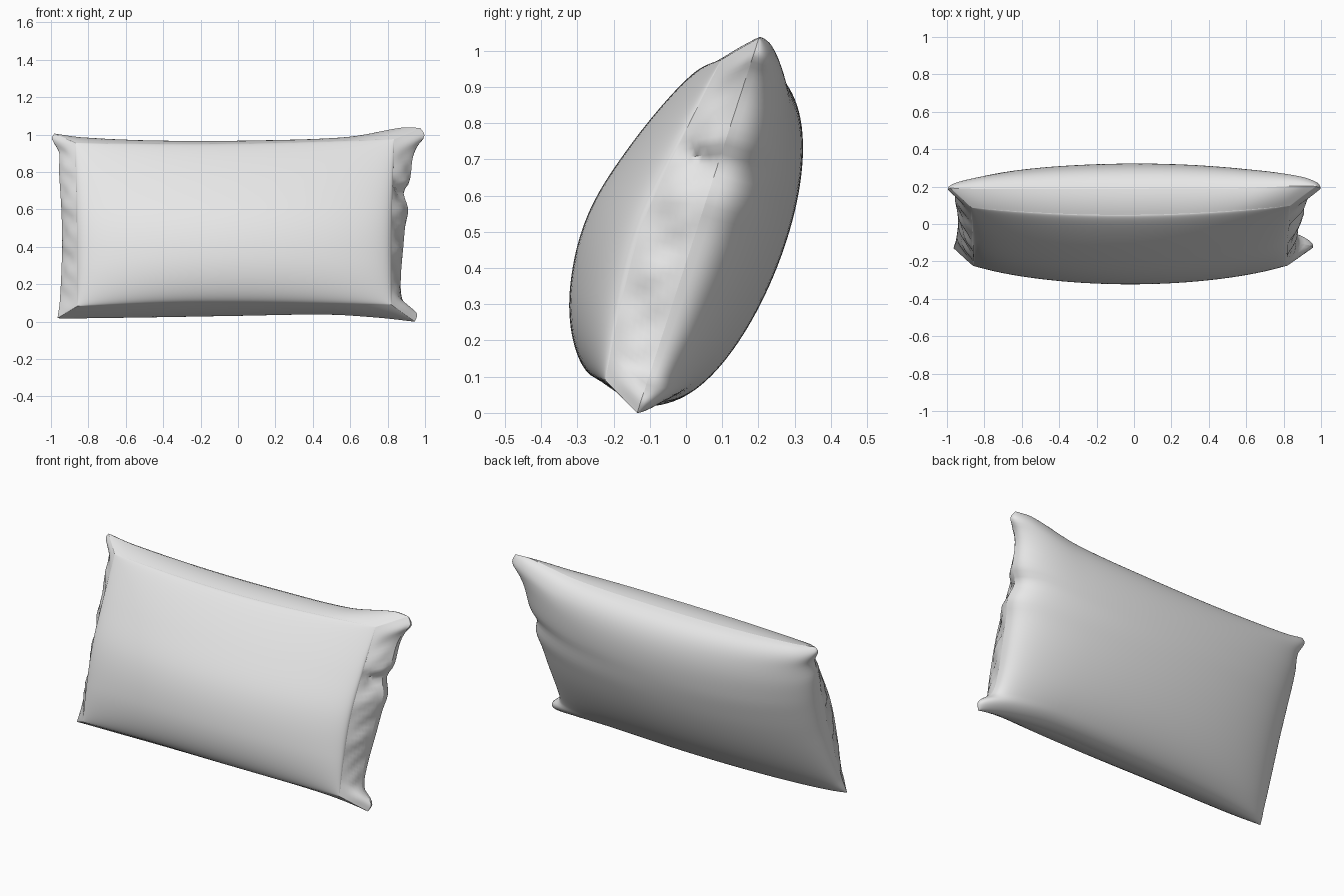
import bpy, bmesh, math
from mathutils import Vector

cube = bpy.data.objects.get("Cube")
if cube:
    bpy.data.objects.remove(cube, do_unlink=True)

NU, NV, NG = 64, 56, 8          # cells across, cells up, cells over the gusset

fabric = bpy.data.materials.new("light grey fabric")
fabric.use_nodes = True
fabric.diffuse_color = (0.8, 0.8, 0.8, 1)
fabric.node_tree.nodes["Principled BSDF"].inputs["Base Color"].default_value = (0.8, 0.8, 0.8, 1)


def smooth(keys, t):
    """Cubic interpolation through (t, value) keys."""
    t = min(max(t, keys[0][0]), keys[-1][0])
    n = len(keys)

    def slope(i):
        a, b = keys[max(i - 1, 0)], keys[min(i + 1, n - 1)]
        return (b[1] - a[1]) / (b[0] - a[0])
    i = max(k for k in range(n - 1) if keys[k][0] <= t)
    (t0, a), (t1, b) = keys[i], keys[i + 1]
    d = t1 - t0
    s = (t - t0) / d
    return (a * (1 + 2 * s) * (1 - s) ** 2 + b * s * s * (3 - 2 * s)
            + d * slope(i) * s * (1 - s) ** 2 - d * slope(i + 1) * s * s * (1 - s))


class Outline:
    """Four-sided closed edge: bottom/top give z over u, left/right give x over v."""

    def __init__(self, bottom, top, left, right, depth):
        self.b, self.t, self.l, self.r, self.depth = bottom, top, left, right, depth

    def row(self, u, is_top):
        f = (u + 1) / 2
        end = -1 if is_top else 0
        x = self.l[end][1] * (1 - f) + self.r[end][1] * f
        z = smooth(self.t if is_top else self.b, u)
        return Vector((x, self.depth(z, u, is_top), z))

    def side(self, v, is_right):
        f = (v + 1) / 2
        end = -1 if is_right else 0
        z = self.b[end][1] * (1 - f) + self.t[end][1] * f
        x = smooth(self.r if is_right else self.l, v)
        return Vector((x, self.depth(z, 1, False), z))

    def patch(self, u, v):
        """Surface spanned between the four edges."""
        f, g = (u + 1) / 2, (v + 1) / 2
        across = self.side(v, False) * (1 - f) + self.side(v, True) * f
        up = self.row(u, False) * (1 - g) + self.row(u, True) * g
        low = self.row(-1, False) * (1 - f) + self.row(1, False) * f
        high = self.row(-1, True) * (1 - f) + self.row(1, True) * f
        return across + up - low * (1 - g) - high * g


# outer seam between gusset and back panel
seam = Outline(
    bottom=[(-1, .018), (-.5, .03), (0, .04), (.5, .045), (.8, .025), (1, .0)],
    top=[(-1, 1.005), (-.85, .985), (-.4, .965), (.1, .965), (.6, .985), (.9, 1.037), (1, 1.035)],
    left=[(-1, -.965), (-.8, -.952), (-.2, -.94), (.2, -.945), (.6, -.957), (.8, -.957),
          (.95, -.995), (1, -.982)],
    right=[(-1, .945), (-.93, .958), (-.88, .94), (-.8, .885), (-.6, .87), (-.2, .885), (0, .895),
           (.16, .91), (.34, .885), (.46, .918), (.7, .935), (.82, .96), (.92, .997), (1, .975)],
    depth=lambda z, u, top: -.135 + .325 * z + (.01 * (1 - u * u) if top else 0))

# inner seam around the front panel
RIDGE_Y = [(.08, -.225), (.3, -.18), (.52, -.12), (.72, -.03), (.98, .1)]
ridge = Outline(
    bottom=[(-1, .082), (-.4, .1), (.2, .1), (1, .09)],
    top=[(-1, .955), (-.3, .95), (.2, .955), (1, .975)],
    left=[(-1, -.86), (0, -.862), (1, -.87)],
    right=[(-1, .82), (0, .822), (1, .835)],
    depth=lambda z, u, top: smooth(RIDGE_Y, z) - .037 * (1 - u * u))


def spread(n):
    """Parameters from -1 to 1, closer together near the ends."""
    return [-math.cos(math.pi * i / n) for i in range(n + 1)]


def add_sheet(name, rows, flip, closed=False):
    """Skin a list of point rows into a smooth shaded object."""
    bm = bmesh.new()
    verts = [[bm.verts.new(p) for p in row] for row in rows]
    n = len(rows[0])
    for lower, upper in zip(verts, verts[1:]):
        for i in range(n if closed else n - 1):
            k = (i + 1) % n
            quad = [lower[i], lower[k], upper[k], upper[i]]
            bm.faces.new(quad[::-1] if flip else quad)
    mesh = bpy.data.meshes.new(name)
    bm.to_mesh(mesh)
    bm.free()
    mesh.materials.append(fabric)
    obj = bpy.data.objects.new(name, mesh)
    bpy.context.collection.objects.link(obj)
    bpy.ops.object.select_all(action='DESELECT')
    obj.select_set(True)
    bpy.context.view_layer.objects.active = obj
    bpy.ops.object.shade_smooth_by_angle(angle=math.radians(50))


def panel(name, outline, normal, height, skew, eu, ev, flip):
    """Stuffed panel bulging out of its outline, fuller towards one end by skew."""
    def point(u, v):
        h = height * (1 + skew * v) * max(0, 1 - u * u) ** eu * max(0, 1 - v * v) ** ev
        return outline.patch(u, v) + Vector(normal) * h
    add_sheet(name, [[point(u, v) for u in spread(NU)] for v in spread(NV)], flip)


panel("front_panel", ridge, (0, -.94, .345), .113, -.34, .5, .6, False)
panel("back_panel", seam, (0, .95, -.31), .24, .06, .37, .41, True)


# gusset strip between both seams, with crumpled ends
def loop(outline):
    us, vs = spread(NU), spread(NV)
    return ([outline.row(u, False) for u in us[:-1]]
            + [outline.side(v, True) for v in vs[:-1]]
            + [outline.row(u, True) for u in us[:0:-1]]
            + [outline.side(v, False) for v in vs[:0:-1]])


def puff(i, w, z):
    """Outward offset of the gusset at loop index i and width fraction w."""
    arch = 4 * w * (1 - w)
    legs = [(NU, (0, 0, -1)), (NV, (1, 0, 0)), (NU, (0, 0, 1)), (NV, (-1, 0, 0))]
    for count, out in legs:
        if i < count:
            break
        i -= count
    taper = math.sin(math.pi * i / count)
    if out[2]:
        amount = .008
    else:
        amount = .008 + .007 * math.sin(31 * z + 3 * w + out[0]) + .004 * math.sin(57 * z - 4 * w)
        if out[0] > 0:                      # slanted fold on the left end
            amount -= .025 * math.exp(-((z - .735 + .05 * w) / .02) ** 2)
    return Vector(out) * amount * arch * taper


inner, outer = loop(ridge), loop(seam)
strip = []
for j in range(NG + 1):
    w = j / NG
    strip.append([a.lerp(b, w) + puff(i, w, a.lerp(b, w).z)
                  for i, (a, b) in enumerate(zip(inner, outer))])
add_sheet("gusset", strip, True, closed=True)
